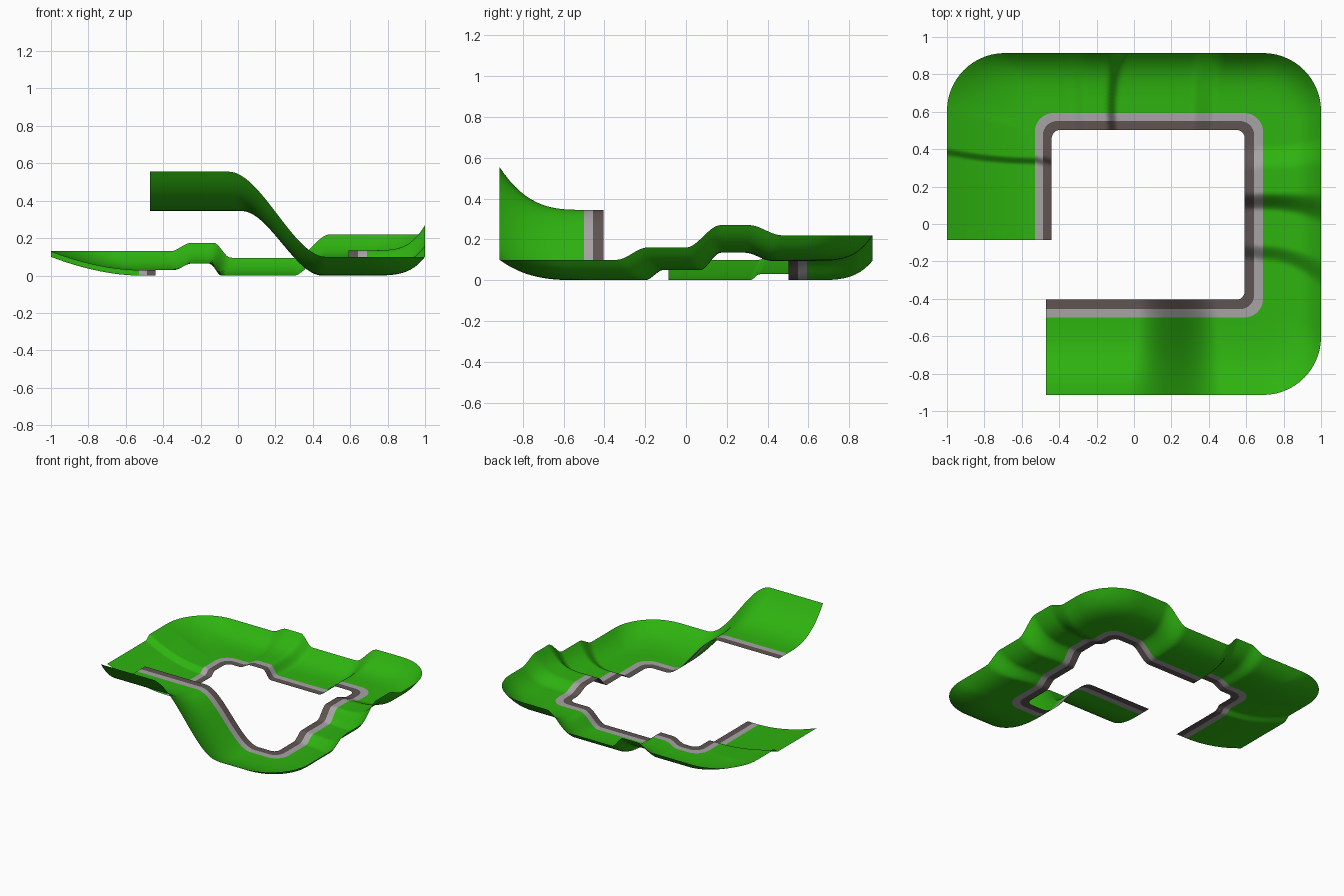
import bpy, math

if "Cube" in bpy.data.objects:
    bpy.data.objects.remove(bpy.data.objects["Cube"])

# Swept ground sheet: left arm -> back arm -> right arm -> front arm (an open ring).
# Each ramp: arm, start/end at inner edge, start/end at outer edge, rise at inner, rise at outer
RAMPS = [
    (0, .315, .36, .36, .41, .03, .03),
    (1, -.34, -.25, -.36, -.25, .035, .045),
    (1, -.15, -.09, -.13, -.04, -.065, -.08),
    (1, .30, .44, .31, .49, .095, .125),
    (2, .42, .29, .47, .31, .04, .05),
    (2, .17, .07, .17, .0, -.085, -.11),
    (2, -.11, -.20, -.19, -.34, -.05, -.06),
    (3, .45, .02, .47, -.05, .345, .455),
]
LIP_START = .10
POWER = [1.8, 4, 4, 3]          # lip curvature per arm
N_STRAIGHT, N_CORNER = 90, 14


def smooth(t):
    t = max(0, min(1, t))
    return t * t * (3 - 2 * t)


def rounded_path(l, b, r, t, rad):
    """Points of an open rounded rectangle with (arm, corner blend)."""
    k = rad
    straights = [((l, -.085), (l, t - k)), ((l + k, t), (r - k, t)),
                 ((r, t - k), (r, b + k)), ((r - k, b), (-.47, b))]
    centres = [(l + k, t - k), (r - k, t - k), (r - k, b + k)]
    pts = []
    for arm, (p, q) in enumerate(straights):
        for i in range(N_STRAIGHT + 1):
            u = i / N_STRAIGHT
            pts.append((p[0] + (q[0] - p[0]) * u, p[1] + (q[1] - p[1]) * u, arm, 0))
        if arm < 3:
            for i in range(1, N_CORNER):
                u = i / N_CORNER
                a = math.pi - (arm + u) * math.pi / 2
                c = centres[arm]
                pts.append((c[0] + k * math.cos(a), c[1] + k * math.sin(a), arm, u))
    return pts


def height(x, y, arm, blend, f):
    p = POWER[arm]
    if blend:
        p += (POWER[arm + 1] - p) * blend
    lip = (1 - (1 - f) * 1.0) ** p if f > 0 else 0
    z = LIP_START * lip
    pos = y if arm in (0, 2) else x
    for a, i0, i1, o0, o1, din, dout in RAMPS:
        g = f * f
        s, e = i0 + (o0 - i0) * g, i1 + (o1 - i1) * g
        if a < arm or (a == arm and blend):
            w = 1
        elif a > arm:
            w = 0
        else:
            w = smooth((pos - s) / (e - s))
        z += w * (din + (dout - din) * lip)
    return z


def material(name, col):
    m = bpy.data.materials.new(name)
    m.diffuse_color = (*col, 1)
    m.use_nodes = True
    m.node_tree.nodes["Principled BSDF"].inputs["Base Color"].default_value = m.diffuse_color
    return m


def sheet(name, columns, mat):
    """columns: list of (path points, lip factor)."""
    verts, faces = [], []
    n = len(columns[0][0])
    for path, f in columns:
        verts += [(x, y, height(x, y, arm, bl, f)) for x, y, arm, bl in path]
    for c in range(len(columns) - 1):
        for i in range(n - 1):
            a = c * n + i
            faces.append((a, a + 1, a + n + 1, a + n)[::-1])
    me = bpy.data.meshes.new(name)
    me.from_pydata(verts, [], faces)
    # make every face point up
    me.update()
    if sum(p.normal.z for p in me.polygons) < 0:
        me.flip_normals()
    me.materials.append(mat)
    me.shade_smooth()
    ob = bpy.data.objects.new(name, me)
    bpy.context.collection.objects.link(ob)


# Guide paths from the inside out
inner = rounded_path(-.44, -.405, .592, .503, .045)
middle = rounded_path(-.487, -.455, .642, .55, .075)
outer_strip = rounded_path(-.53, -.5, .69, .593, .10)
rim = rounded_path(-1, -.914, 1, .914, .31)

# Grass columns blend between strip and rim
grass = []
for j in range(17):
    f = j / 16
    grass.append(([(a[0] + (b[0] - a[0]) * f, a[1] + (b[1] - a[1]) * f, a[2], a[3])
                   for a, b in zip(outer_strip, rim)], f))

sheet("inner_edge_strip", [(inner, 0), (middle, 0)], material("dark brown", (.115, .09, .085)))
sheet("kerb_strip", [(middle, 0), (outer_strip, 0)], material("light grey", (.38, .37, .37)))
sheet("grass_bank", grass, material("grass green", (.027, .45, .005)))
